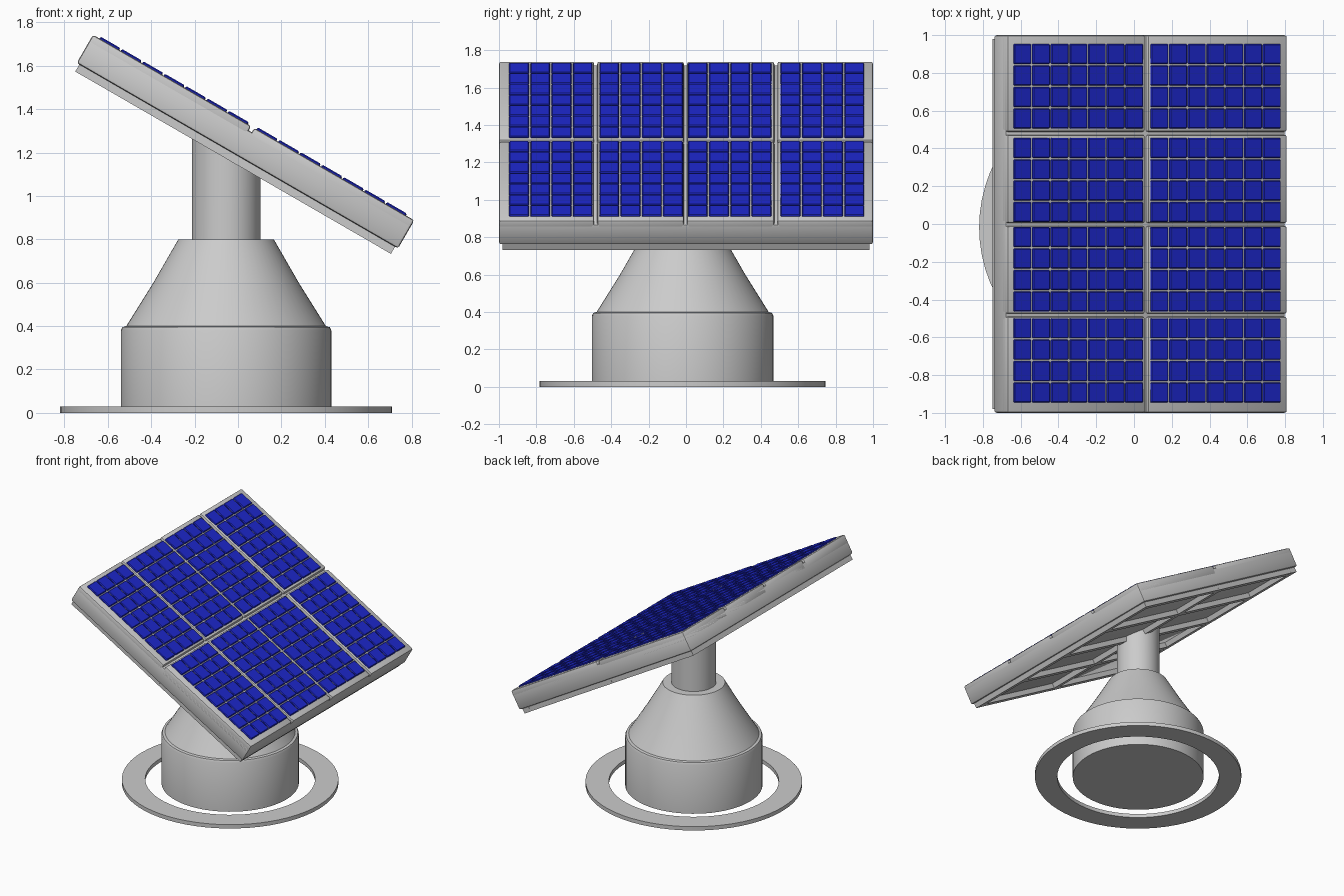
import bpy, bmesh, math
from mathutils import Matrix, Vector

if "Cube" in bpy.data.objects:
    bpy.data.objects.remove(bpy.data.objects["Cube"])

CX, CY = -0.055, -0.018                      # axis of the pedestal
TILT = Matrix.Rotation(math.radians(30), 4, 'Y')   # local x down the slope, z = panel normal


def finish(name, bm, tilt=False, mat=None):
    bmesh.ops.recalc_face_normals(bm, faces=bm.faces)
    me = bpy.data.meshes.new(name)
    bm.to_mesh(me)
    bm.free()
    ob = bpy.data.objects.new(name, me)
    bpy.context.collection.objects.link(ob)
    if tilt:
        ob.matrix_world = TILT
    if mat:
        me.materials.append(mat)
    bpy.ops.object.select_all(action='DESELECT')
    ob.select_set(True)
    bpy.context.view_layer.objects.active = ob
    bpy.ops.object.shade_smooth_by_angle(angle=math.radians(30))
    return ob


def lathe(name, profile, closed=False, n=64):
    """Turn (radius, z) points about the pedestal axis; caps unless closed."""
    bm = bmesh.new()
    rings = [[bm.verts.new((CX + r * math.cos(2 * math.pi * i / n),
                            CY + r * math.sin(2 * math.pi * i / n), z))
              for i in range(n)] for r, z in profile]
    pairs = list(zip(rings, rings[1:]))
    if closed:
        pairs.append((rings[-1], rings[0]))
    for a, b in pairs:
        for i in range(n):
            j = (i + 1) % n
            bm.faces.new((a[i], a[j], b[j], b[i]))
    if not closed:
        bm.faces.new(rings[0])
        bm.faces.new(rings[-1])
    return finish(name, bm)


def boxes(name, ranges, bevel=0, segs=1, mat=None):
    """Many boxes (x0, x1, y0, y1, z0, z1) in panel space as one mesh."""
    bm = bmesh.new()
    for x0, x1, y0, y1, z0, z1 in ranges:
        m = Matrix.Translation(((x0 + x1) / 2, (y0 + y1) / 2, (z0 + z1) / 2)) \
            @ Matrix.Diagonal((x1 - x0, y1 - y0, z1 - z0, 1))
        bmesh.ops.create_cube(bm, size=1, matrix=m)
    if bevel:
        bmesh.ops.bevel(bm, geom=bm.edges[:], offset=bevel, segments=segs,
                        profile=0.5, affect='EDGES')
    return finish(name, bm, True, mat)


# Pedestal
lathe("ground_ring", [(0.6, 0), (0.765, 0), (0.765, 0.03), (0.6, 0.03)], closed=True)
lathe("base_drum", [(0.485, 0), (0.485, 0.38), (0.478, 0.395), (0.46, 0.4)])
lathe("base_cone", [(0.46, 0.4), (0.335, 0.6), (0.22, 0.8)])

# Pole, its top cut to the panel slope
pole = lathe("pole", [(0.158, 0.78), (0.158, 1.25)])
for v in pole.data.vertices:
    if v.co.z > 1:
        v.co.z = (1.05 - 0.5 * v.co.x) / 0.8660

# Panel slab: body plus eight raised panels with grooves between
U0, UM, U1 = -1.45, -0.6, 0.26
YS = [-1.0, -0.483, -0.003, 0.48, 1.0]
G = 0.008
boxes("panel_body", [(U0, U1, -1, 1, 1.025, 1.152)], 0.012, 2)
raised = []
for x0, x1 in ((U0, UM - G), (UM + G, U1)):
    for k in range(4):
        y0 = YS[k] + (G if k else 0)
        y1 = YS[k + 1] - (G if k < 3 else 0)
        raised.append((x0, x1, y0, y1, 1.10, 1.175))
boxes("raised_panels", raised, 0.012, 2)

# Frame under the slab: rim and cross bars
Z0, Z1 = 0.987, 1.03
A, B, W = U0 + 0.014, U1 - 0.016, 0.06
rails = [(A, A + W, -0.98, 0.98, Z0, Z1), (B - W, B, -0.98, 0.98, Z0, Z1),
         (UM - W / 2, UM + W / 2, -0.98, 0.98, Z0, Z1)]
boxes("frame_rails", rails)
bars = [(A + 0.001, B - 0.001, y - W / 2, y + W / 2, Z0 + 0.0005, Z1)
        for y in (-0.949, -0.483, -0.003, 0.48, 0.949)]
boxes("frame_bars", bars)

# Solar cells: 7 x 4 on each of the eight panels
blue = bpy.data.materials.new("cell_blue")
blue.diffuse_color = (0.012, 0.02, 0.6, 1)
blue.use_nodes = True
blue.node_tree.nodes["Principled BSDF"].inputs["Base Color"].default_value = blue.diffuse_color
cells = []
for u0, u1 in ((-1.42, -0.622), (-0.583, 0.219)):
    for y0, y1 in ((-0.95, -0.495), (-0.467, -0.012), (0.006, 0.46), (0.502, 0.957)):
        du, dy = (u1 - u0) / 7, (y1 - y0) / 4
        for i in range(7):
            for j in range(4):
                cells.append((u0 + i * du + 0.004, u0 + (i + 1) * du - 0.004,
                              y0 + j * dy + 0.004, y0 + (j + 1) * dy - 0.004,
                              1.168, 1.185))
boxes("solar_cells", cells, 0.005, 1, blue)
